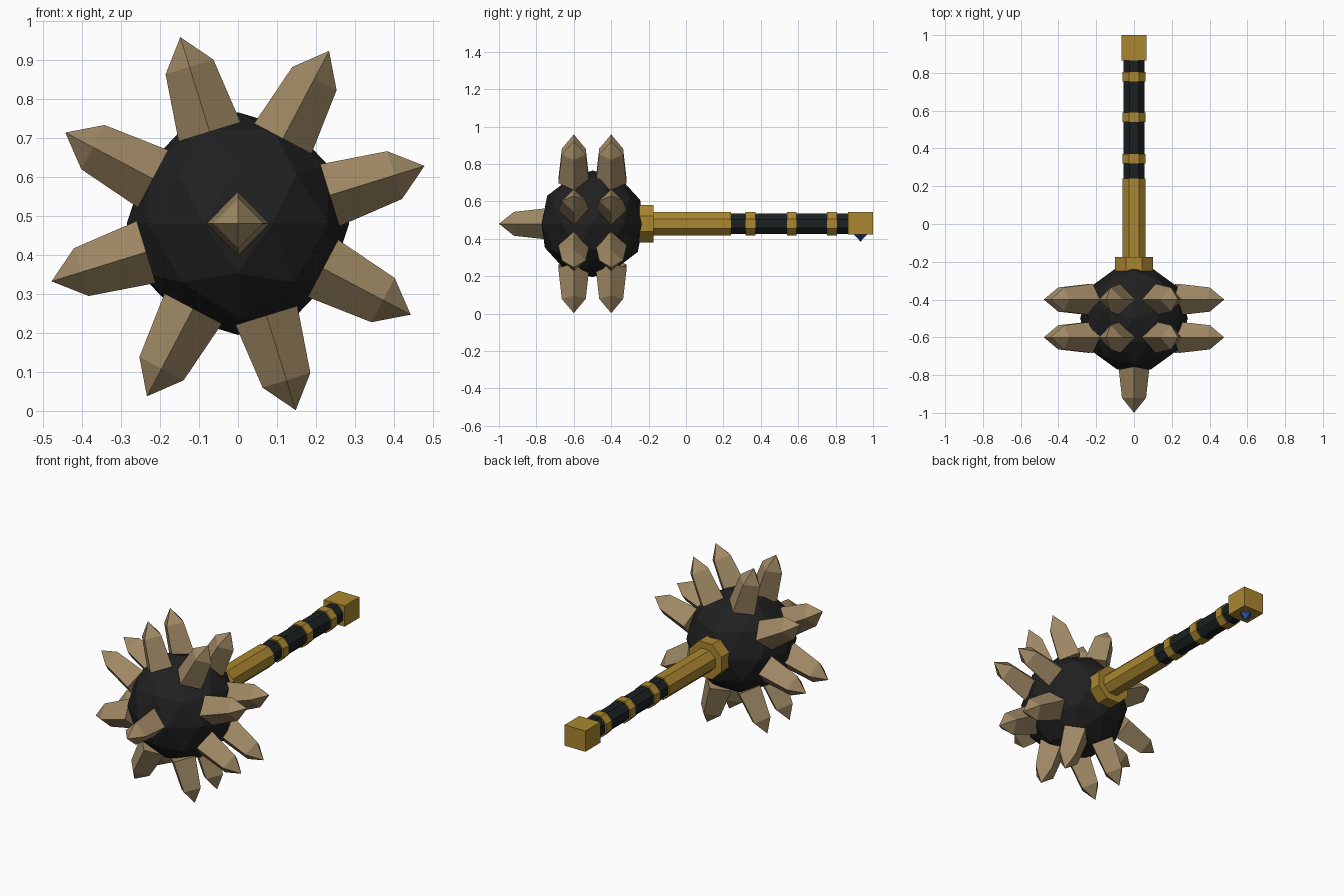
import bpy, bmesh, math
from mathutils import Vector, Matrix

if "Cube" in bpy.data.objects:
    bpy.data.objects.remove(bpy.data.objects["Cube"])

ZC = 0.48                                   # height of the weapon's long axis
HEAD = Vector((0, -0.5, ZC))                # centre of the spiked head


def material(name, rgb):
    m = bpy.data.materials.new(name)
    m.diffuse_color = (*rgb, 1)
    m.use_nodes = True
    m.node_tree.nodes["Principled BSDF"].inputs["Base Color"].default_value = m.diffuse_color
    return m


BONE = material("bone", (0.35, 0.25, 0.13))
GOLD = material("gold", (0.40, 0.24, 0.03))
IRON = material("dark iron", (0.0145, 0.0145, 0.0145))
LEATHER = material("dark leather", (0.0105, 0.0145, 0.0145))
BLUE = material("blue gem", (0.03, 0.08, 0.35))


def finish(bm, name, mat):
    bmesh.ops.recalc_face_normals(bm, faces=bm.faces)
    mesh = bpy.data.meshes.new(name)
    bm.to_mesh(mesh)
    bm.free()
    mesh.materials.append(mat)
    obj = bpy.data.objects.new(name, mesh)
    bpy.context.collection.objects.link(obj)
    return obj


def spike(name, base, direction, side):
    """Diamond-section spike: tapered shaft with a pyramid point."""
    d, u = direction.normalized(), side.normalized()
    v = d.cross(u)
    bm = bmesh.new()
    rings = []
    for dist, r in ((0.246, 0.083), (0.42, 0.064)):
        rings.append([bm.verts.new(base + d * dist + w * r) for w in (u, v, -u, -v)])
    tip = bm.verts.new(base + d * 0.5)
    bm.faces.new(rings[0])
    for i in range(4):
        j = (i + 1) % 4
        bm.faces.new((rings[0][i], rings[0][j], rings[1][j], rings[1][i]))
        bm.faces.new((rings[1][i], rings[1][j], tip))
    finish(bm, name, BONE)


def octagon(name, y0, y1, apothem, mat):
    """Eight-sided bar along y with flats facing the main axes."""
    r = apothem / math.cos(math.pi / 8)
    bm = bmesh.new()
    bmesh.ops.create_cone(bm, cap_ends=True, segments=8, radius1=r, radius2=r, depth=y1 - y0,
                          matrix=Matrix.Translation((0, (y0 + y1) / 2, ZC))
                          @ Matrix.Rotation(math.pi / 2, 4, 'X')
                          @ Matrix.Rotation(math.pi / 8, 4, 'Z'))
    for v in bm.verts:                      # make sure flats lie on the axes
        a = math.atan2(v.co.z - ZC, v.co.x)
        a = (math.floor(a / (math.pi / 4) + 1e-4) + 0.5) * math.pi / 4
        v.co.x, v.co.z = r * math.cos(a), ZC + r * math.sin(a)
    finish(bm, name, mat)


# Faceted ball head
bm = bmesh.new()
bmesh.ops.create_icosphere(bm, subdivisions=2, radius=0.285,
                           matrix=Matrix.Translation(HEAD) @ Matrix.Rotation(math.pi / 2, 4, 'Z'))
finish(bm, "ball_head", IRON)

# Two rings of eight spikes, plus one at the front
for row, y in (("front", -0.6), ("rear", -0.4)):
    for k in range(8):
        a = math.radians(17.2 + 45 * k)
        spike(f"{row}_ring_spike_{k + 1}", Vector((0, y, ZC)),
              Vector((math.cos(a), 0, math.sin(a))), Vector((0, 1, 0)))
spike("nose_spike", HEAD, Vector((0, -1, 0)), Vector((1, 0, 0)))

# Collar, sleeve, grip and bands
octagon("collar", -0.25, -0.175, 0.1, GOLD)
octagon("sleeve", -0.2, 0.24, 0.062, GOLD)
octagon("grip", 0.22, 0.88, 0.055, LEATHER)
for k, y in enumerate((0.345, 0.565, 0.78)):
    octagon(f"grip_band_{k + 1}", y - 0.026, y + 0.026, 0.062, GOLD)

# Pommel block
bm = bmesh.new()
bmesh.ops.create_cube(bm, size=1, matrix=Matrix.Translation((0, 0.933, ZC + 0.003))
                      @ Matrix.Diagonal((0.132, 0.134, 0.118, 1)))
finish(bm, "pommel", GOLD)

# Gem hanging under the pommel
bm = bmesh.new()
bmesh.ops.create_cone(bm, cap_ends=True, segments=4, radius1=0, radius2=0.04, depth=0.042,
                      matrix=Matrix.Translation((0, 0.933, 0.406)))
bmesh.ops.remove_doubles(bm, verts=bm.verts, dist=1e-5)
finish(bm, "gem", BLUE)
